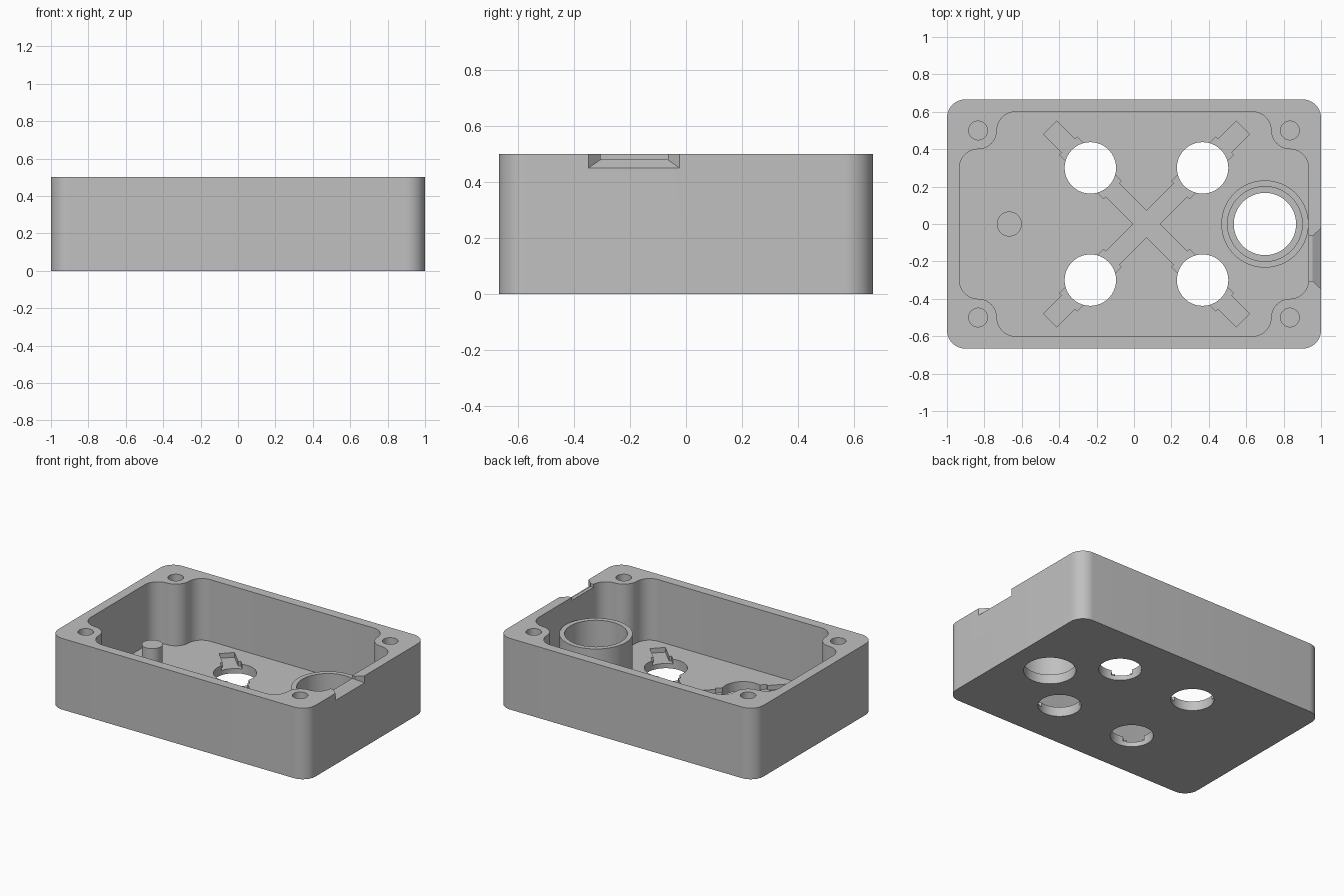
import bpy
import bmesh
from math import sin, cos, radians, sqrt
from mathutils import Vector

cube = bpy.data.objects.get("Cube")
if cube:
    bpy.data.objects.remove(cube, do_unlink=True)

grey = bpy.data.materials.new("matte_grey")
grey.use_nodes = True
grey.diffuse_color = (0.53, 0.53, 0.53, 1)
grey.node_tree.nodes["Principled BSDF"].inputs["Base Color"].default_value = grey.diffuse_color

WIDTH, DEPTH, HEIGHT = 2.0, 4 / 3, 0.5
FLOOR = 1 / 15
BOSS_X, BOSS_Y, R = 5 / 6, 0.5, 0.1


def arc(cx, cy, r, start, end, steps=12):
    angles = [radians(start + (end - start) * i / steps) for i in range(steps + 1)]
    return [(cx + r * cos(a), cy + r * sin(a)) for a in angles]


def circle(cx, cy, r):
    return arc(cx, cy, r, 0, 360, 64)[:-1]


def mirrored(quarter):
    """Complete an outline from its quarter in +x +y."""
    half = quarter + [(-x, y) for x, y in reversed(quarter)]
    loop = half + [(x, -y) for x, y in reversed(half)]
    return [p for i, p in enumerate(loop)
            if (Vector(p) - Vector(loop[i - 1])).length > 1e-5]


def loft(name, rings):
    """Closed solid skinned through rings of equal point count."""
    bm = bmesh.new()
    loops = [[bm.verts.new(p) for p in ring] for ring in rings]
    n = len(loops[0])
    for a, b in zip(loops, loops[1:]):
        for i in range(n):
            j = (i + 1) % n
            bm.faces.new((a[i], a[j], b[j], b[i]))
    bm.faces.new(loops[0])
    bm.faces.new(loops[-1])
    bmesh.ops.recalc_face_normals(bm, faces=bm.faces)
    mesh = bpy.data.meshes.new(name)
    bm.to_mesh(mesh)
    bm.free()
    mesh.materials.append(grey)
    ob = bpy.data.objects.new(name, mesh)
    bpy.context.collection.objects.link(ob)
    return ob


def prism(name, outline, z0, z1):
    return loft(name, [[(x, y, z) for x, y in outline] for z in (z0, z1)])


def cut(target, cutter):
    """Subtract the cutter and discard it."""
    mod = target.modifiers.new("cut", "BOOLEAN")
    mod.operation = "DIFFERENCE"
    mod.solver = "EXACT"
    mod.object = cutter
    graph = bpy.context.evaluated_depsgraph_get()
    mesh = bpy.data.meshes.new_from_object(target.evaluated_get(graph))
    target.modifiers.clear()
    target.data = mesh
    bpy.data.objects.remove(cutter, do_unlink=True)


def bar(cx, cy, length, width, dx, dy):
    """Rectangle outline centred on a point and aligned with a direction."""
    along = Vector((dx, dy)).normalized()
    across = Vector((-along.y, along.x))
    return [tuple(Vector((cx, cy)) + along * length / 2 * s + across * width / 2 * t)
            for s, t in ((-1, -1), (1, -1), (1, 1), (-1, 1))]


# Rounded case body
body = prism("case_body",
             mirrored(arc(WIDTH / 2 - R, DEPTH / 2 - R, R, 0, 90)), 0, HEIGHT)

# Cavity that flows around the four screw bosses
cavity = (arc(BOSS_X, BOSS_Y - 2 * R, R, 0, 90)
          + arc(BOSS_X, BOSS_Y, R, -90, -180)[1:]
          + arc(BOSS_X - 2 * R, BOSS_Y, R, 0, 90)[1:])
cut(body, prism("cavity_cutter", mirrored(cavity), FLOOR, 0.7))

# Blind screw holes
for sx in (-1, 1):
    for sy in (-1, 1):
        cut(body, prism("screw_cutter", circle(sx * BOSS_X, sy * BOSS_Y, 0.05), 0.15, 0.7))

# Crossed shallow slots, widened around each button hole
CROSS_X, OFFSET = FLOOR, 0.3
for sy in (-1, 1):
    cut(body, prism("slot_cutter", bar(CROSS_X, 0, 1.456, 0.1, 1, sy), FLOOR / 2, 0.2))
for sx in (-1, 1):
    for sy in (-1, 1):
        x, y = CROSS_X + sx * OFFSET, sy * OFFSET
        cut(body, prism("wide_slot_cutter", bar(x, y, 1 / 3, 2 / 15, sx, sy), FLOOR / 2, 0.2))
        cut(body, prism("button_cutter", circle(x, y, 0.1375), -0.1, 0.25))

# Large round opening in the floor
TUBE_X = 0.7
cut(body, prism("opening_cutter", circle(TUBE_X, 0, 1 / 6), -0.1, 0.3))

# Flared cable notch in the right wall rim
NOTCH_Y = -0.185
sections = ((0.9, 0.12, 0.479), (0.955, 0.12, 0.479), (1.0, 0.162, 0.45), (1.045, 0.204, 0.421))
cut(body, loft("notch_cutter", [
    [(x, NOTCH_Y - w, z), (x, NOTCH_Y + w, z), (x, NOTCH_Y + w, 0.6), (x, NOTCH_Y - w, 0.6)]
    for x, w, z in sections]))

# Round collar standing over the large opening
collar = prism("round_collar", circle(TUBE_X, 0, 7 / 30), FLOOR, 1 / 3)
cut(collar, prism("collar_cutter", circle(TUBE_X, 0, 0.2), 0, 0.5))

# Support post
post = prism("support_post", circle(-2 / 3, 0, FLOOR), FLOOR, 4 / 15)

# Smooth rounded walls, keep crisp edges
bpy.ops.object.select_all(action="DESELECT")
for ob in (body, collar, post):
    ob.select_set(True)
bpy.context.view_layer.objects.active = body
bpy.ops.object.shade_smooth_by_angle(angle=radians(30))
